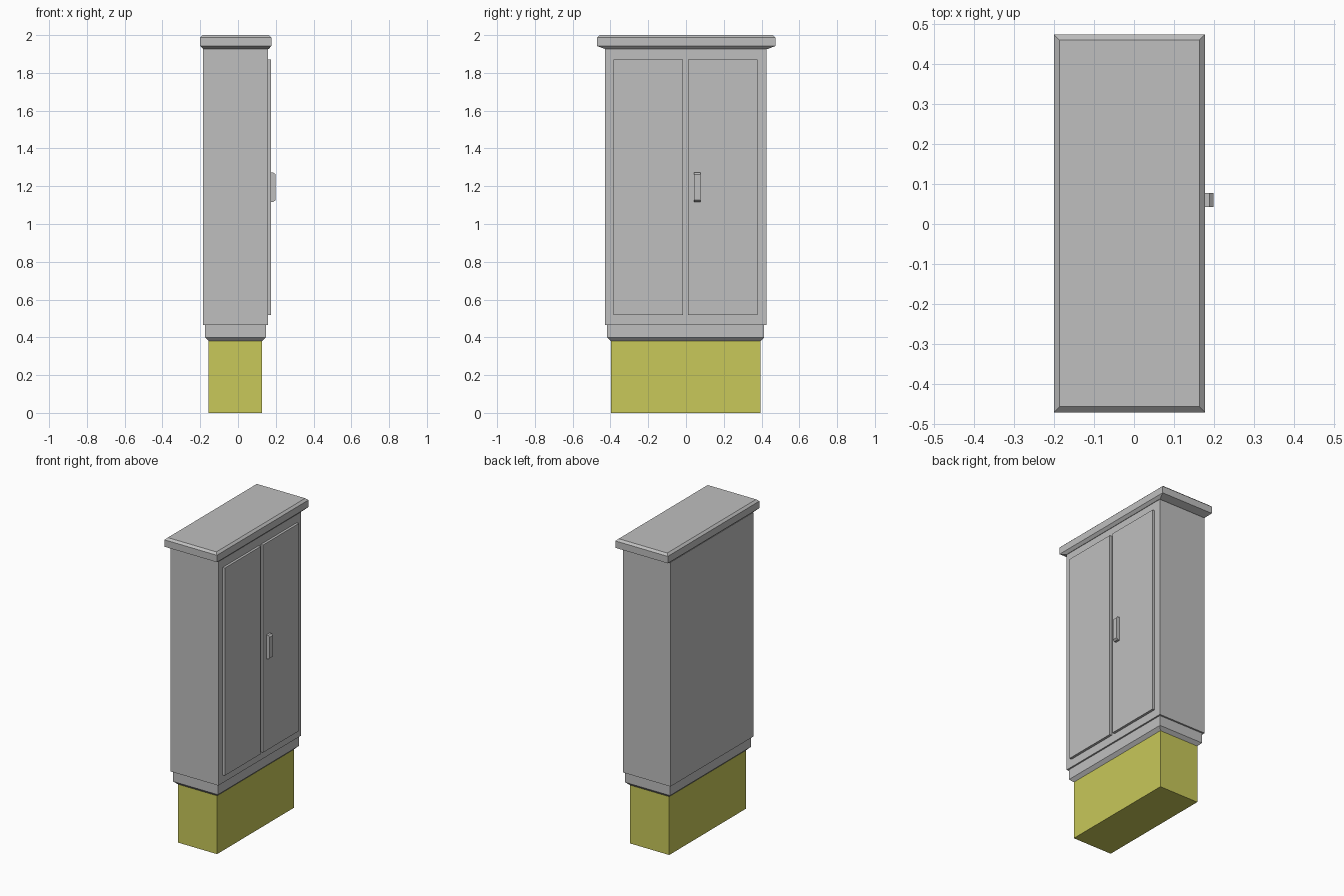
import bpy
import bmesh

default = bpy.data.objects.get("Cube")
if default:
    bpy.data.objects.remove(default, do_unlink=True)


def material(name, colour):
    m = bpy.data.materials.new(name)
    m.use_nodes = True
    m.diffuse_color = colour
    m.node_tree.nodes["Principled BSDF"].inputs["Base Color"].default_value = colour
    return m


grey = material("cabinet grey", (0.52, 0.52, 0.52, 1))
yellow = material("base yellow", (0.58, 0.58, 0.10, 1))


def stack(name, x, y, levels, mat):
    """Rectangular solid through levels of (z, x inset, y inset)."""
    bm = bmesh.new()
    rings = []
    for z, dx, dy in levels:
        a, b, c, d = x[0] + dx, x[1] - dx, y[0] + dy, y[1] - dy
        rings.append([bm.verts.new((px, py, z))
                      for px, py in ((a, c), (b, c), (b, d), (a, d))])
    bm.faces.new(rings[0][::-1])
    bm.faces.new(rings[-1])
    for low, high in zip(rings, rings[1:]):
        for i in range(4):
            j = (i + 1) % 4
            bm.faces.new((low[i], low[j], high[j], high[i]))
    return finish(name, bm, mat)


def finish(name, bm, mat):
    bmesh.ops.recalc_face_normals(bm, faces=bm.faces)
    mesh = bpy.data.meshes.new(name)
    bm.to_mesh(mesh)
    bm.free()
    mesh.materials.append(mat)
    ob = bpy.data.objects.new(name, mesh)
    bpy.context.collection.objects.link(ob)
    return ob


def box(name, x, y, z, mat):
    return stack(name, x, y, [(z[0], 0, 0), (z[1], 0, 0)], mat)


# Ground base, chamfered plinth and cabinet body
box("ground_base", (-0.155, 0.128), (-0.398, 0.394), (0, 0.38), yellow)
stack("plinth", (-0.175, 0.148), (-0.418, 0.414),
      [(0.38, 0.02, 0.02), (0.40, 0, 0), (0.466, 0, 0)], grey)
box("cabinet_body", (-0.186, 0.158), (-0.428, 0.425), (0.466, 1.926), grey)

# Overhanging roof with chamfered edges
stack("roof", (-0.2, 0.177), (-0.47, 0.473),
      [(1.926, 0.016, 0.042), (1.942, 0, 0), (1.987, 0, 0),
       (2.0, 0.014, 0.014)], grey)

# Two raised doors on the long +x side
for name, y in (("left_door", (0.01, 0.378)), ("right_door", (-0.383, -0.015))):
    box(name, (0.158, 0.174), y, (0.518, 1.87), grey)

# Handle: profile with chamfered outer ends, extruded across the door
bm = bmesh.new()
profile = [(0.174, 1.117), (0.188, 1.117), (0.198, 1.126),
           (0.198, 1.263), (0.188, 1.272), (0.174, 1.272)]
face = bm.faces.new([bm.verts.new((x, 0.043, z)) for x, z in profile])
side = bmesh.ops.extrude_face_region(bm, geom=[face])["geom"]
bmesh.ops.translate(bm, vec=(0, 0.034, 0),
                    verts=[v for v in side if isinstance(v, bmesh.types.BMVert)])
finish("door_handle", bm, grey)
